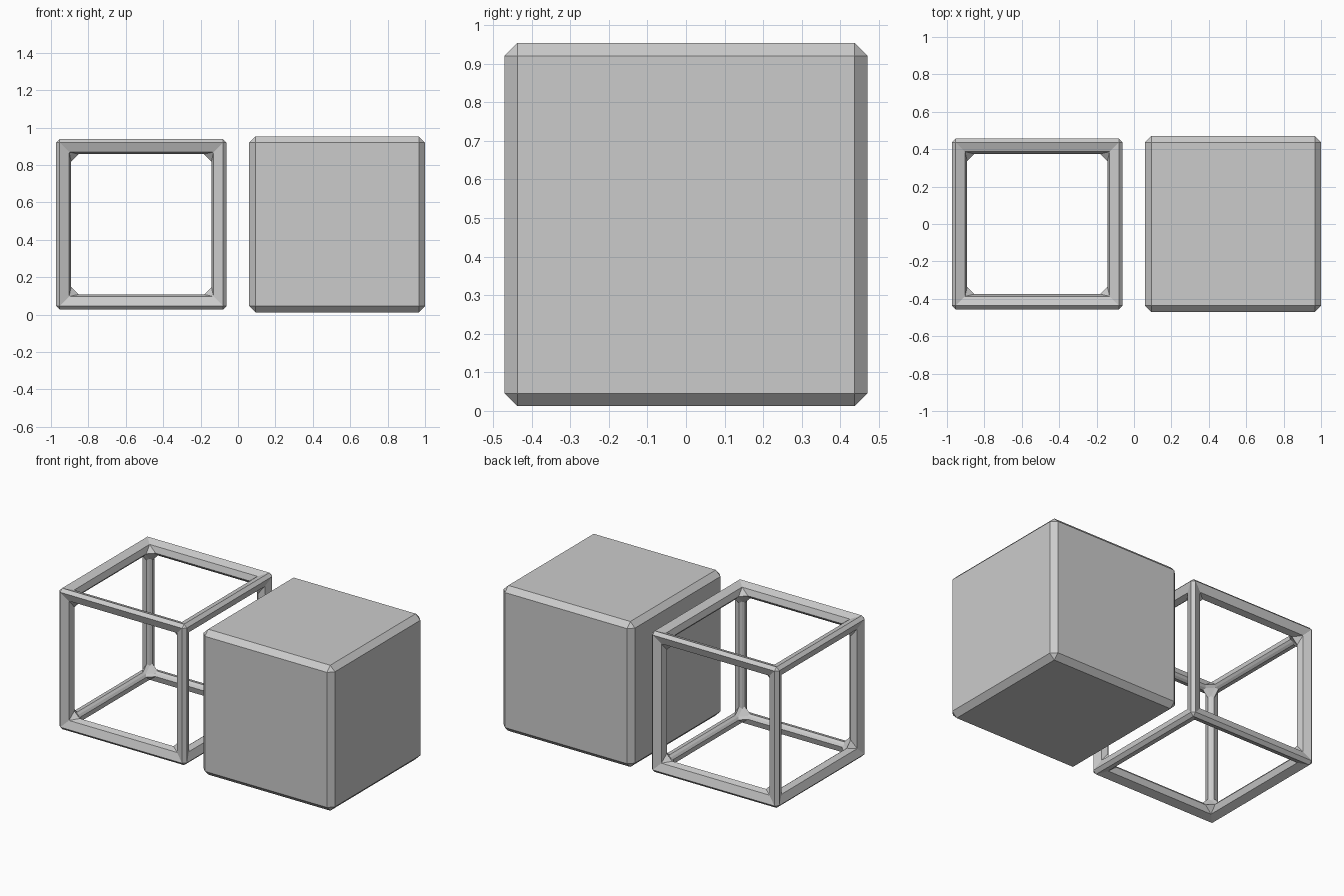
import bpy

if "Cube" in bpy.data.objects:
    bpy.data.objects.remove(bpy.data.objects["Cube"])

BEVEL = 0.0335
MID_Z = 0.483


def cube(name, x, size):
    bpy.ops.mesh.primitive_cube_add(size=size, location=(x, 0, MID_Z))
    ob = bpy.context.object
    ob.name = name
    return ob


def chamfer(ob):
    m = ob.modifiers.new("chamfer", 'BEVEL')
    m.width = BEVEL
    m.segments = 1
    m.limit_method = 'ANGLE'
    m.angle_limit = 0.5236


# open frame: cube edges turned into faceted bars, then chamfered
frame = cube("open_frame_cube", -0.517, 0.853)
wire = frame.modifiers.new("bars", 'WIREFRAME')
wire.thickness = 0.143
wire.offset = 0
wire.use_even_offset = True
wire.use_replace = True
chamfer(frame)

# solid cube with chamfered edges
solid = cube("solid_cube", 0.5295, 0.941)
chamfer(solid)
